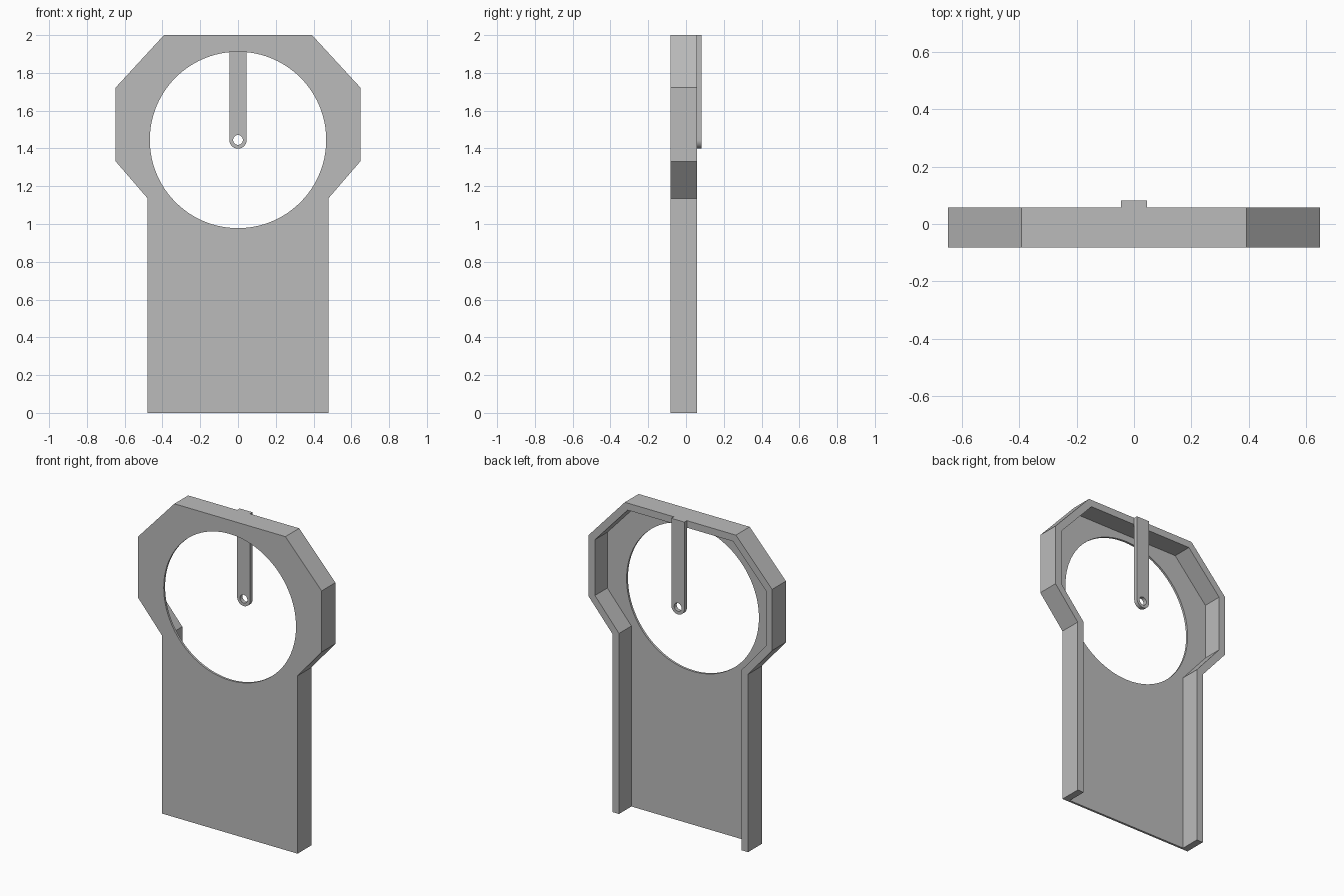
import bpy
from math import sin, cos, pi
from mathutils import Vector

cube = bpy.data.objects.get("Cube")
if cube:
    bpy.data.objects.remove(cube, do_unlink=True)

grey = bpy.data.materials.new("plain grey")
grey.use_nodes = True
grey.diffuse_color = (0.5, 0.5, 0.5, 1)
grey.node_tree.nodes["Principled BSDF"].inputs["Base Color"].default_value = (0.5, 0.5, 0.5, 1)

FRONT, PLATE_BACK, RIM_BACK, BAR_BACK = -0.082, -0.068, 0.057, 0.082
CENTRE_Z = 1.445
WALL = 0.045


def arc(radius, start, end, steps):
    """Points on an arc about the dial centre."""
    return [(radius * cos(start + (end - start) * i / steps),
             CENTRE_Z + radius * sin(start + (end - start) * i / steps))
            for i in range(steps + 1)]


def circle(radius, steps):
    return arc(radius, 0, 2 * pi, steps)[:-1]


def slab(name, loops, y0, y1):
    """Extrude a front profile (first loop outer, others holes) from y0 to y1."""
    curve = bpy.data.curves.new(name + "_profile", "CURVE")
    curve.dimensions = "2D"
    curve.fill_mode = "BOTH"
    curve.extrude = (y1 - y0) / 2
    for loop in loops:
        spline = curve.splines.new("POLY")
        spline.points.add(len(loop) - 1)
        for point, (x, z) in zip(spline.points, loop):
            point.co = (x, z, 0, 1)
        spline.use_cyclic_u = True
    obj = bpy.data.objects.new(name, curve)
    obj.location.y = (y0 + y1) / 2
    obj.rotation_euler.x = pi / 2
    bpy.context.collection.objects.link(obj)
    bpy.ops.object.select_all(action="DESELECT")
    obj.select_set(True)
    bpy.context.view_layer.objects.active = obj
    bpy.ops.object.convert(target="MESH")
    obj = bpy.context.view_layer.objects.active
    obj.name = name
    # Weld caps to sides and make the normals face outwards
    bpy.ops.object.mode_set(mode="EDIT")
    bpy.ops.mesh.select_all(action="SELECT")
    bpy.ops.mesh.remove_doubles(threshold=0.0001)
    bpy.ops.mesh.normals_make_consistent(inside=False)
    bpy.ops.object.mode_set(mode="OBJECT")
    obj.data.materials.clear()
    obj.data.materials.append(grey)
    bpy.ops.object.shade_smooth_by_angle(angle=pi / 6)
    return obj


def inset(path, distance):
    """Mitred offset of an open path towards its left side."""
    pts = [Vector(p) for p in path]
    dirs = [(b - a).normalized() for a, b in zip(pts, pts[1:])]
    normals = [Vector((-d.y, d.x)) for d in dirs]
    result = []
    for i, p in enumerate(pts):
        n0, n1 = normals[max(i - 1, 0)], normals[min(i, len(normals) - 1)]
        result.append(tuple(p + (n0 + n1) * distance / (1 + n0.dot(n1))))
    return result


# Outline: straight legs below an eight-sided head
half = [(0.478, 0), (0.478, 1.135), (0.648, 1.332), (0.648, 1.722), (0.392, 2.0)]
outline = half + [(-x, z) for x, z in reversed(half)]

# Thin front plate with the round opening
slab("front_plate", [outline, circle(0.467, 96)], FRONT, PLATE_BACK)

# Wall around the edge, open at the bottom
slab("rim_wall", [outline + inset(outline, WALL)[::-1]], PLATE_BACK, RIM_BACK)

# Hanging bar with rounded end and pivot hole
BAR = 0.046
bar = [(BAR, 2.0), (-BAR, 2.0)] + arc(BAR, pi, 2 * pi, 24)
slab("hanging_bar", [bar, circle(0.026, 32)], RIM_BACK, BAR_BACK)
